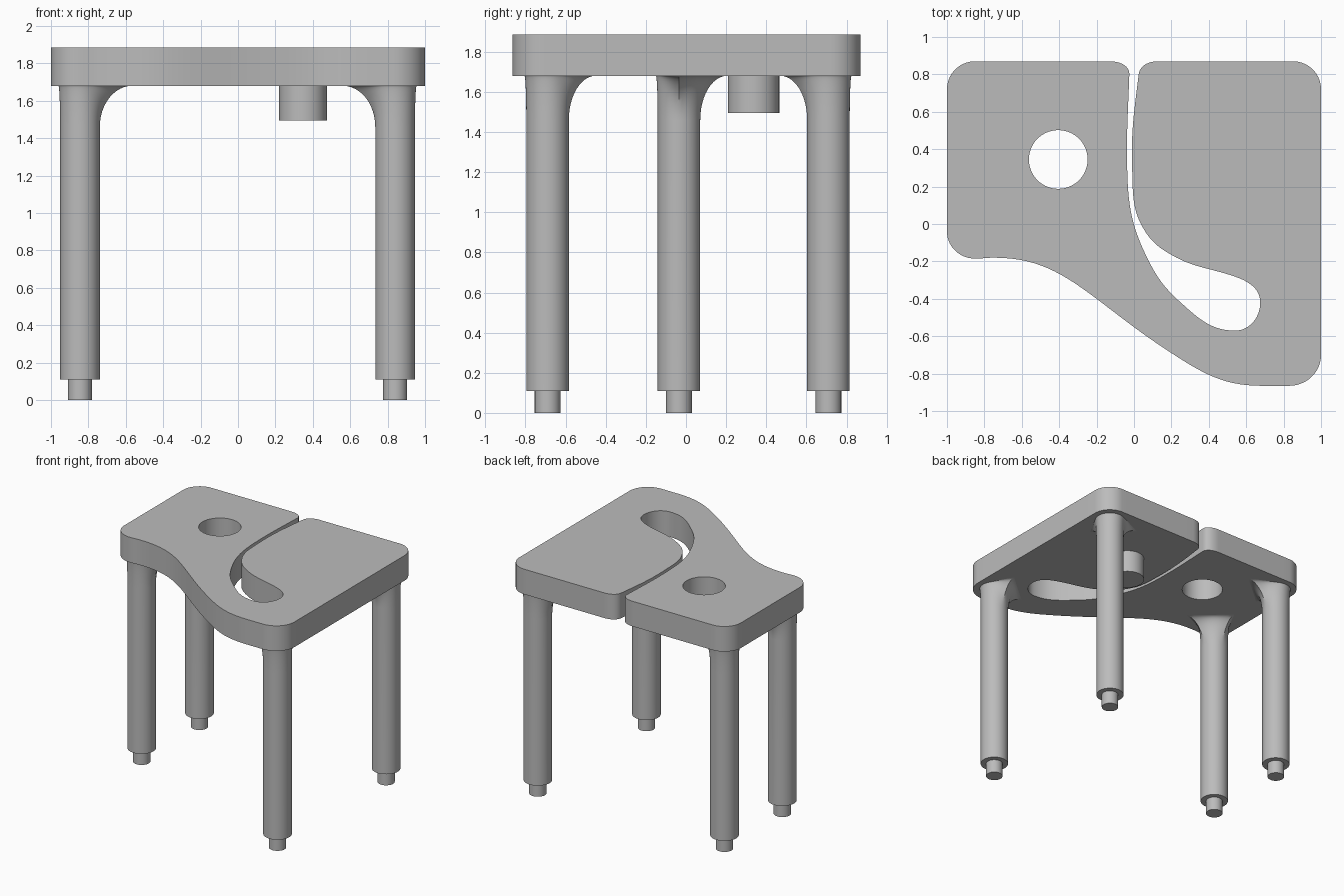
import bpy, bmesh, math
from mathutils import Vector

if "Cube" in bpy.data.objects:
    bpy.data.objects.remove(bpy.data.objects["Cube"], do_unlink=True)

grey = bpy.data.materials.new("plain grey")
grey.use_nodes = True
COLOUR = (0.5, 0.5, 0.5, 1)
grey.diffuse_color = COLOUR
grey.node_tree.nodes["Principled BSDF"].inputs["Base Color"].default_value = COLOUR

SEAT_BOTTOM, SEAT_TOP = 1.68, 1.885


def activate(ob):
    bpy.ops.object.select_all(action='DESELECT')
    ob.select_set(True)
    bpy.context.view_layer.objects.active = ob


def smooth(ob):
    activate(ob)
    bpy.ops.object.shade_smooth_by_angle(angle=math.radians(32))


def add_loop(curve, anchors):
    """Closed smooth outline from (x, y, heading in degrees) anchors."""
    spline = curve.splines.new('BEZIER')
    spline.bezier_points.add(len(anchors) - 1)
    spline.use_cyclic_u = True
    spline.resolution_u = 14
    for i, (x, y, deg) in enumerate(anchors):
        p = Vector((x, y, 0))
        before = Vector((*anchors[i - 1][:2], 0))
        after = Vector((*anchors[(i + 1) % len(anchors)][:2], 0))
        a = math.radians(deg)
        heading = Vector((math.cos(a), math.sin(a), 0))
        bp = spline.bezier_points[i]
        bp.handle_left_type = bp.handle_right_type = 'FREE'
        bp.co = p
        bp.handle_left = p - heading * 0.39 * (p - before).length
        bp.handle_right = p + heading * 0.39 * (after - p).length


def loft(name, rings, loc):
    """Closed solid through a stack of equal-length rings."""
    bm = bmesh.new()
    loops = [[bm.verts.new(p) for p in ring] for ring in rings]
    n = len(loops[0])
    for low, high in zip(loops, loops[1:]):
        for i in range(n):
            j = (i + 1) % n
            bm.faces.new((low[i], low[j], high[j], high[i]))
    bm.faces.new(loops[0][::-1])
    bm.faces.new(loops[-1])
    bmesh.ops.recalc_face_normals(bm, faces=bm.faces)
    mesh = bpy.data.meshes.new(name)
    bm.to_mesh(mesh)
    bm.free()
    ob = bpy.data.objects.new(name, mesh)
    bpy.context.collection.objects.link(ob)
    ob.location = loc
    mesh.materials.append(grey)
    smooth(ob)
    return ob


def circle(r, z, n=48):
    return [(r * math.cos(math.tau * i / n), r * math.sin(math.tau * i / n), z)
            for i in range(n)]


# Seat slab: wavy front, curved slot open at the back, round hole
seat_outline = [
    (-.85, .87, 180), (-1, .72, 270), (-1, -.04, 270), (-.85, -.185, 0),
    (-.75, -.18, 0), (-.2, -.40, -37), (.2, -.69, -33), (.68, -.865, 0),
    (.83, -.865, 0), (1, -.70, 90), (1, .72, 90), (.85, .87, 180),
    (.13, .87, 180), (.025, .80, -97), (-.01, .3, -88), (.06, -.04, -57),
    (.2, -.165, -30), (.55, -.285, -20), (.675, -.42, -90), (.54, -.57, 180),
    (.25, -.42, 138), (.08, -.2, 117), (-.035, .25, 92), (-.025, .80, 88),
    (-.13, .87, 180)]
curve = bpy.data.curves.new("seat", 'CURVE')
curve.dimensions = '2D'
curve.fill_mode = 'BOTH'
curve.extrude = (SEAT_TOP - SEAT_BOTTOM) / 2
add_loop(curve, seat_outline)
HX, HY, HR = -.405, .345, .157
add_loop(curve, [(HX + HR * math.cos(math.radians(a)), HY + HR * math.sin(math.radians(a)), a + 90)
                 for a in range(0, 360, 90)])
seat = bpy.data.objects.new("seat", curve)
bpy.context.collection.objects.link(seat)
seat.location.z = (SEAT_TOP + SEAT_BOTTOM) / 2
activate(seat)
bpy.ops.object.convert(target='MESH')
seat = bpy.context.view_layer.objects.active
bm = bmesh.new()
bm.from_mesh(seat.data)
bmesh.ops.remove_doubles(bm, verts=bm.verts, dist=0.0002)
bmesh.ops.recalc_face_normals(bm, faces=bm.faces)
bm.to_mesh(seat.data)
bm.free()
seat.data.materials.clear()
seat.data.materials.append(grey)
smooth(seat)

# Legs: round posts with a foot peg, flaring under the seat toward its middle
LEG_R, PEG_R, FOOT_Z, FLARE_Z = .106, .064, .11, 1.46
TIP_X, TIP_Y, COLLAR = .278, .24, .115


def flare_radius(a):
    """Plan radius of the flare where it meets the seat (tips on +x and +y)."""
    r = COLLAR
    c, s = math.cos(a), math.sin(a)
    if c >= -1e-6 and s >= -1e-6:
        return max(r, 1 / (c / TIP_X + s / TIP_Y))
    for tip, off in ((TIP_X, math.atan2(s, c)), (TIP_Y, math.atan2(c, s))):
        tangent = math.acos(COLLAR / tip)
        if abs(off) < tangent:
            r = max(r, COLLAR / math.cos(tangent - abs(off)))
    return r


def leg(name, x, y, sx, sy):
    rings = [circle(PEG_R, 0), circle(PEG_R, FOOT_Z), circle(LEG_R, FOOT_Z), circle(LEG_R, FLARE_Z)]
    steps = 12
    for k in range(1, steps + 1):
        a = math.pi / 2 * k / steps
        z = FLARE_Z + (SEAT_BOTTOM - FLARE_Z) * math.sin(a)
        grow = 1 - math.cos(a)
        ring = []
        for px, py, _ in circle(1, 0):
            r = LEG_R + (flare_radius(math.atan2(py, px)) - LEG_R) * grow
            ring.append((px * r, py * r, z))
        rings.append(ring)
    rings = [[(px * sx, py * sy, pz) for px, py, pz in ring] for ring in rings]
    loft(name, rings, (x, y, 0))


leg("front_left_leg", .84, -.69, -1, 1)
leg("back_left_leg", .84, .71, -1, -1)
leg("back_right_leg", -.845, .71, 1, -1)
leg("front_right_leg", -.845, -.035, 1, 1)

# Short round plug hanging under the seat
loft("under_seat_plug", [circle(.128, 1.495), circle(.128, SEAT_BOTTOM)], (.348, .337, 0))
